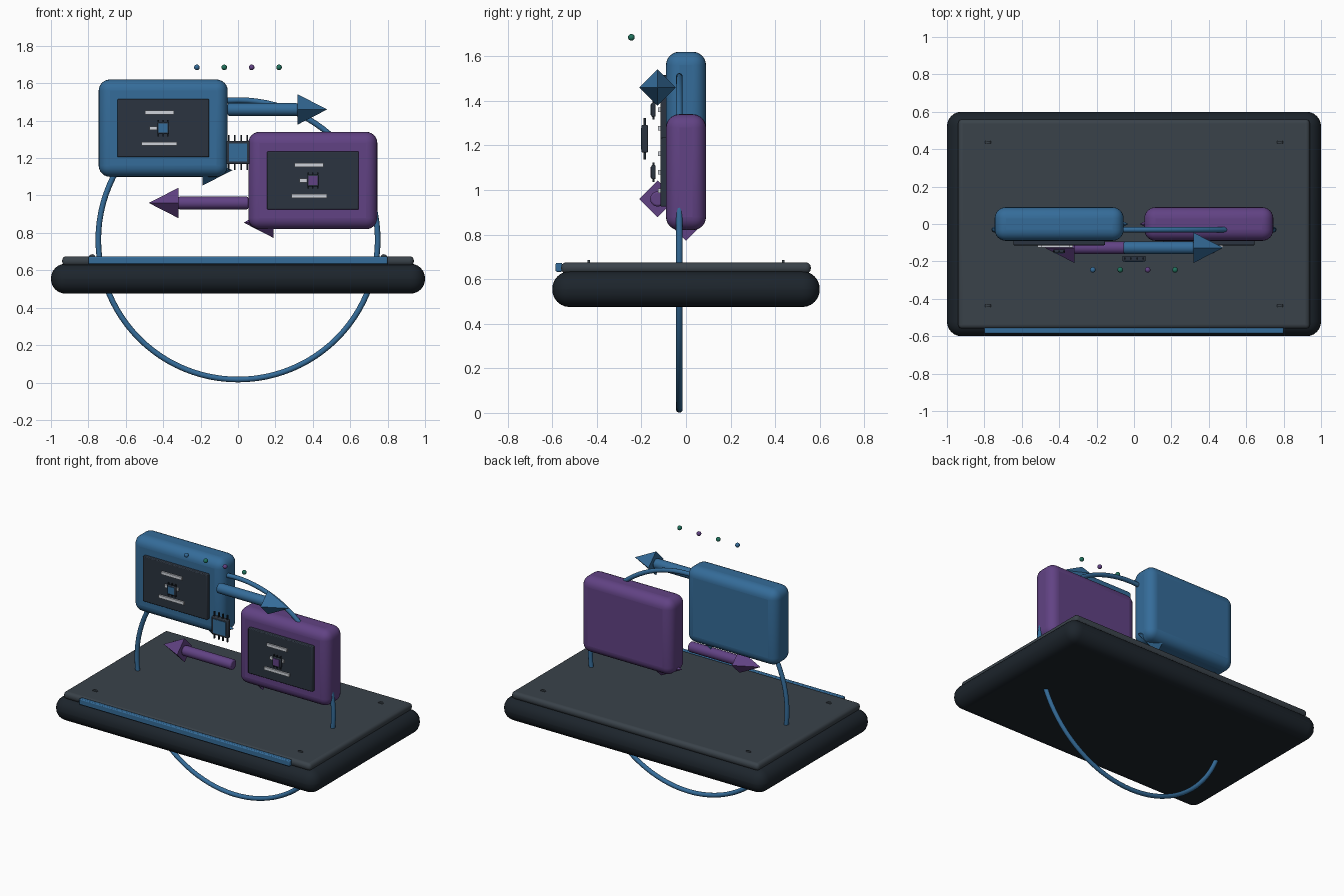
import bpy, math
from mathutils import Matrix

if "Cube" in bpy.data.objects:
    bpy.data.objects.remove(bpy.data.objects["Cube"])


def material(name, rgb):
    m = bpy.data.materials.new(name)
    m.diffuse_color = (*rgb, 1)
    m.use_nodes = True
    m.node_tree.nodes["Principled BSDF"].inputs["Base Color"].default_value = m.diffuse_color
    return m


BLUE = material("blue", (0.035, 0.15, 0.32))
PURPLE = material("purple", (0.12, 0.055, 0.23))
GREEN = material("green", (0.015, 0.17, 0.11))
BLACK = material("near_black", (0.012, 0.018, 0.025))
SLATE = material("slate", (0.042, 0.055, 0.068))
SCREEN = material("screen_dark", (0.024, 0.034, 0.05))
LIGHT = material("light_grey", (0.62, 0.65, 0.7))


def finish(name, mat, bevel=0, segments=4, smooth=True):
    o = bpy.context.object
    o.name = name
    o.data.materials.append(mat)
    if bevel:
        b = o.modifiers.new("round", 'BEVEL')
        b.width, b.segments = bevel, segments
        b.limit_method = 'ANGLE'
    if smooth:
        bpy.ops.object.shade_smooth_by_angle(angle=math.radians(35))
    return o


def box(name, loc, size, mat, bevel=0, segments=4):
    bpy.ops.mesh.primitive_cube_add(size=1, location=loc)
    bpy.context.object.data.transform(Matrix.Diagonal((*size, 1)))
    return finish(name, mat, bevel, segments, bevel > 0)


def pyramid(name, base_x, y, z, side, mat):
    """Four-sided head pointing along x, corners up/down and front/back."""
    bpy.ops.mesh.primitive_cone_add(vertices=4, radius1=0.082, radius2=0, depth=0.16,
                                    location=(base_x + side * 0.08, y, z),
                                    rotation=(0, side * math.pi / 2, 0))
    return finish(name, mat, smooth=False)


def chip(name, x, y, z, size, thick, pin_len, pins, cap):
    """Small square chip with pins above and below and a coloured face."""
    box(name + "_body", (x, y, z), (size, thick, size), SCREEN, 0.006, 2)
    box(name + "_face", (x, y - thick / 2, z), (size * 0.76, 0.006, size * 0.76), cap)
    for i in range(pins):
        px = x + size * 0.8 * (i / (pins - 1) - 0.5)
        for s in (-1, 1):
            box(name + "_pin", (px, y, z + s * (size + pin_len) / 2),
                (0.008, 0.01, pin_len), BLACK)


# Floating platform
box("platform_base", (0, 0, 0.555), (2, 1.2, 0.16), BLACK, 0.078, 6)
box("platform_top", (0, 0, 0.65), (1.88, 1.12, 0.05), SLATE, 0.022, 4)
box("front_strip", (0, -0.57, 0.653), (1.6, 0.03, 0.04), BLUE, 0.006, 2)
for sx in (-1, 1):
    for sy in (-1, 1):
        bpy.ops.mesh.primitive_cylinder_add(vertices=16, radius=0.018, depth=0.012,
                                            location=(sx * 0.78, sy * 0.437, 0.668),
                                            rotation=(math.pi / 2, 0, 0))
        finish("platform_stud", SLATE)

# Upright ring through the platform
bpy.ops.mesh.primitive_torus_add(major_radius=0.747, minor_radius=0.015,
                                 major_segments=96, minor_segments=12,
                                 location=(0, -0.03, 0.763),
                                 rotation=(math.pi / 2, 0, 0))
finish("ring", BLUE)

# Two panels with screens, tails and arrows (mirrored layout)
for label, side, z, mat in (("left", 1, 1.36, BLUE), ("right", -1, 1.08, PURPLE)):
    x = -0.4 * side
    box(label + "_panel", (x, 0, z), (0.69, 0.18, 0.52), mat, 0.06, 6)
    box(label + "_screen", (x, -0.098, z), (0.49, 0.032, 0.31), SCREEN, 0.005, 2)
    for dz, width in ((0.083, 0.155), (0, 0.105), (-0.083, 0.19)):
        box(label + "_screen_bar", (x - 0.02, -0.118, z + dz), (width, 0.014, 0.02), LIGHT)
    chip(label + "_screen_chip", x, -0.146, z, 0.064, 0.02, 0.012, 3, mat)
    pyramid(label + "_tail", -0.19 * side, 0, z - 0.225, side, mat)
    # arrow towards the other panel
    az = 1.46 if side > 0 else 0.96
    bpy.ops.mesh.primitive_cylinder_add(vertices=24, radius=0.034, depth=0.375,
                                        location=(side * 0.132, -0.127, az),
                                        rotation=(0, math.pi / 2, 0))
    finish(label + "_arrow_shaft", mat, 0.008, 2)
    pyramid(label + "_arrow_head", side * 0.317, -0.127, az, side, mat)

# Central chip between the panels
chip("centre_chip", 0, -0.185, 1.23, 0.125, 0.03, 0.03, 4, BLUE)

# Row of floating dots
for i, mat in enumerate((BLUE, GREEN, PURPLE, GREEN)):
    bpy.ops.mesh.primitive_uv_sphere_add(segments=16, ring_count=10, radius=0.015,
                                         location=(-0.22 + i * 0.1465, -0.245, 1.685))
    finish("dot", mat)
